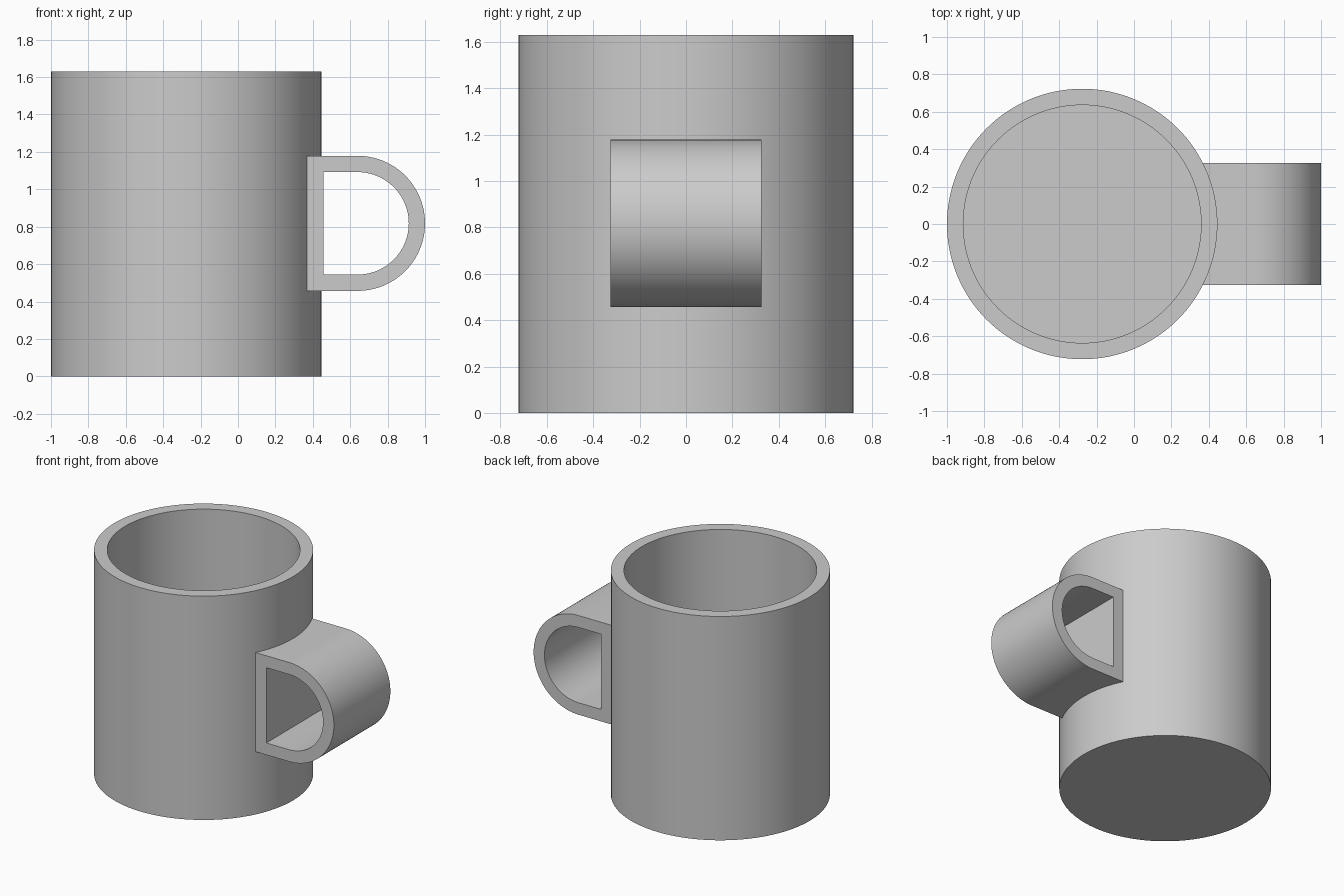
import bpy, bmesh
from math import pi, sin, cos

cube = bpy.data.objects.get("Cube")
if cube:
    bpy.data.objects.remove(cube, do_unlink=True)

grey = bpy.data.materials.new("plain grey")
grey.use_nodes = True
grey.diffuse_color = (0.6, 0.6, 0.6, 1)
grey.node_tree.nodes["Principled BSDF"].inputs["Base Color"].default_value = (0.6, 0.6, 0.6, 1)

WALL = 0.087
CUP_X, CUP_R, CUP_H = -0.277, 0.723, 1.63
SEGMENTS = 128
HANDLE_Z, HANDLE_R, HANDLE_HALF_WIDTH = 0.818, 0.361, 0.325
PLATE_X, ARC_X = 0.369, 0.639


def finish(name, bm):
    bmesh.ops.recalc_face_normals(bm, faces=bm.faces[:])
    mesh = bpy.data.meshes.new(name)
    bm.to_mesh(mesh)
    bm.free()
    mesh.materials.append(grey)
    obj = bpy.data.objects.new(name, mesh)
    bpy.context.collection.objects.link(obj)
    bpy.ops.object.select_all(action="DESELECT")
    obj.select_set(True)
    bpy.context.view_layer.objects.active = obj
    bpy.ops.object.shade_smooth_by_angle(angle=pi / 6)
    return obj


def bridge(bm, a, b):
    """Join two closed rings of vertices with quads."""
    n = len(a)
    for i in range(n):
        j = (i + 1) % n
        bm.faces.new((a[i], a[j], b[j], b[i]))


# Cup body: outer wall, rim, inner wall and inner floor
bm = bmesh.new()
rings = []
for r, z in ((CUP_R, 0), (CUP_R, CUP_H), (CUP_R - WALL, CUP_H), (CUP_R - WALL, WALL)):
    angles = [2 * pi * i / SEGMENTS for i in range(SEGMENTS)]
    rings.append([bm.verts.new((CUP_X + r * cos(t), r * sin(t), z)) for t in angles])
for lower, upper in zip(rings, rings[1:]):
    bridge(bm, lower, upper)
bm.faces.new(rings[0])
bm.faces.new(rings[-1])
finish("cup_body", bm)


# Handle: a D-shaped loop extruded across the width
def d_profile(x, radius, steps=48):
    arc = [(ARC_X + radius * cos(t), HANDLE_Z + radius * sin(t))
           for t in (-pi / 2 + pi * i / steps for i in range(steps + 1))]
    return [(x, HANDLE_Z - radius)] + arc + [(x, HANDLE_Z + radius)]


bm = bmesh.new()
loops = []
for x, radius in ((PLATE_X, HANDLE_R), (PLATE_X + WALL, HANDLE_R - WALL)):
    for y in (-HANDLE_HALF_WIDTH, HANDLE_HALF_WIDTH):
        loops.append([bm.verts.new((px, y, pz)) for px, pz in d_profile(x, radius)])
outer_front, outer_back, inner_front, inner_back = loops
bridge(bm, outer_front, outer_back)
bridge(bm, outer_back, inner_back)
bridge(bm, inner_back, inner_front)
bridge(bm, inner_front, outer_front)
finish("handle", bm)
